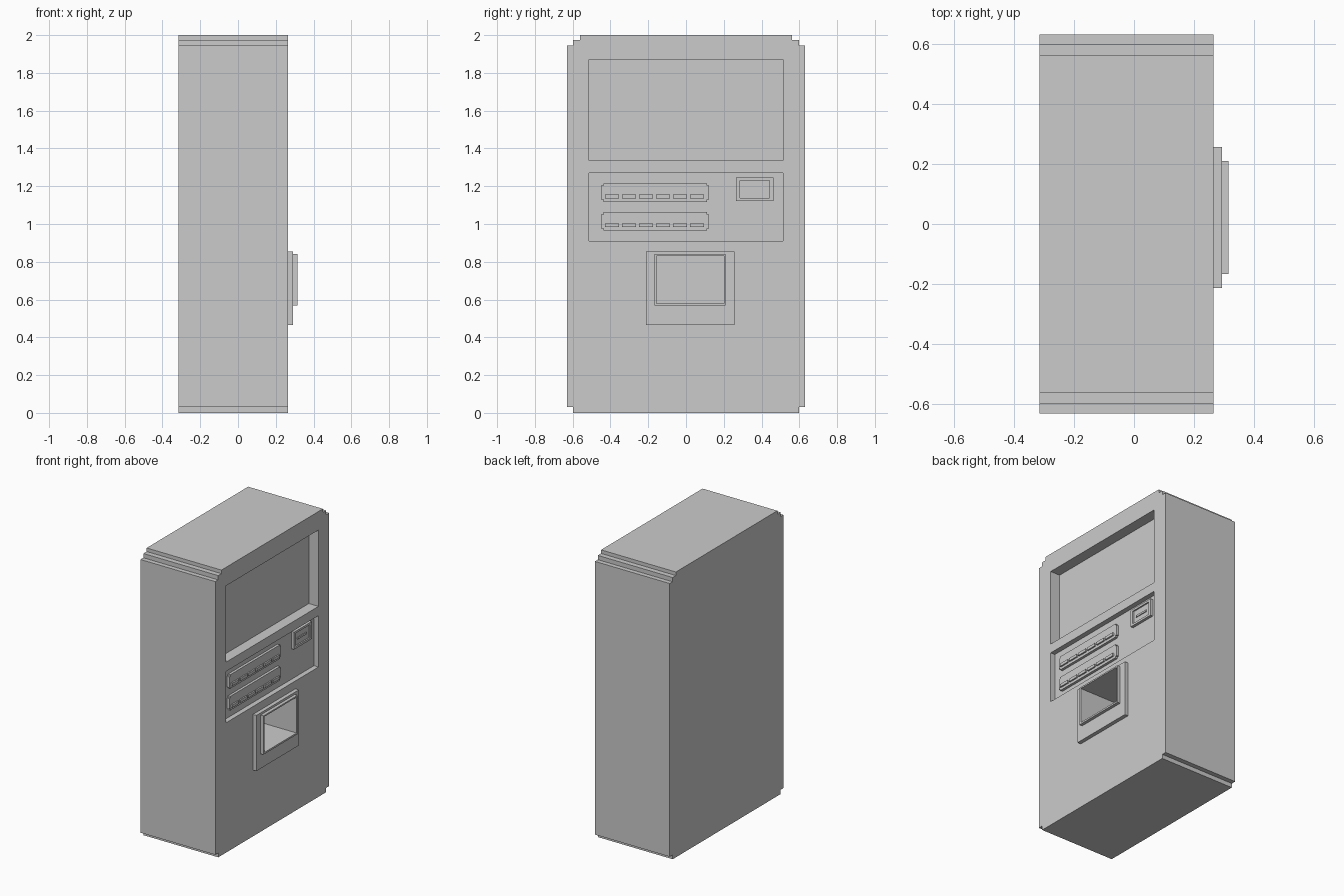
import bpy, bmesh

if "Cube" in bpy.data.objects:
    bpy.data.objects.remove(bpy.data.objects["Cube"])

FRONT = 0.265   # x of the cabinet's face plane
BACK = -0.315


def prism(name, outline, x0, x1):
    """Extrude a (y, z) outline along x."""
    bm = bmesh.new()
    face = bm.faces.new([bm.verts.new((x0, y, z)) for y, z in outline])
    ext = bmesh.ops.extrude_face_region(bm, geom=[face])
    verts = [g for g in ext["geom"] if isinstance(g, bmesh.types.BMVert)]
    bmesh.ops.translate(bm, verts=verts, vec=(x1 - x0, 0, 0))
    bmesh.ops.recalc_face_normals(bm, faces=bm.faces)
    mesh = bpy.data.meshes.new(name)
    bm.to_mesh(mesh)
    bm.free()
    ob = bpy.data.objects.new(name, mesh)
    bpy.context.collection.objects.link(ob)
    return ob


def box(name, y0, y1, z0, z1, x0, x1):
    return prism(name, [(y0, z0), (y1, z0), (y1, z1), (y0, z1)], x0, x1)


def notched(name, y0, y1, z0, z1, x0, x1, n=0.012):
    """Box with square notches in its four corners."""
    return prism(name, [(y0 + n, z0), (y1 - n, z0), (y1 - n, z0 + n), (y1, z0 + n),
                        (y1, z1 - n), (y1 - n, z1 - n), (y1 - n, z1), (y0 + n, z1),
                        (y0 + n, z1 - n), (y0, z1 - n), (y0, z0 + n), (y0 + n, z0 + n)], x0, x1)


def cut(ob, cutter):
    cutter.hide_render = True
    cutter.hide_set(True)
    mod = ob.modifiers.new("cut", 'BOOLEAN')
    mod.operation = 'DIFFERENCE'
    mod.solver = 'EXACT'
    mod.object = cutter


# Cabinet with stepped top and bottom corners
right = [(0.597, 0), (0.597, 0.03), (0.63, 0.03), (0.63, 1.945),
         (0.598, 1.945), (0.598, 1.975), (0.562, 1.975), (0.562, 2.0)]
cabinet = prism("cabinet", right + [(-y, z) for y, z in reversed(right)], BACK, FRONT)

# Recesses for window, control panel and dispenser chute
PANEL = FRONT - 0.035
cut(cabinet, box("window_cutter", -0.513, 0.513, 1.335, 1.87, FRONT - 0.075, 0.5))
cut(cabinet, box("panel_cutter", -0.513, 0.513, 0.91, 1.27, PANEL, 0.5))
chute = box("chute_cutter", -0.155, 0.20, 0.58, 0.83, -0.05, 0.5)
cut(cabinet, chute)

# Two button strips with six buttons each
for row, z in enumerate((1.117, 0.965)):
    notched(f"button_strip_{row}", -0.45, 0.122, z, z + 0.098, PANEL - 0.005, PANEL + 0.018)
    for i in range(6):
        y = -0.43 + i * 0.09
        box(f"button_{row}_{i}", y, y + 0.075, z + 0.018, z + 0.038, PANEL, PANEL + 0.028)

# Coin unit with recessed face and slot bar
coin = box("coin_frame", 0.265, 0.462, 1.123, 1.245, PANEL - 0.005, PANEL + 0.02)
cut(coin, box("coin_cutter", 0.285, 0.442, 1.138, 1.23, PANEL + 0.01, 0.5))
box("coin_slot", 0.312, 0.412, 1.175, 1.188, PANEL, PANEL + 0.016)

# Dispenser plate and raised frame around the chute
plate = box("dispenser_plate", -0.213, 0.257, 0.465, 0.855, FRONT - 0.003, 0.292)
frame = box("dispenser_frame", -0.167, 0.21, 0.568, 0.84, 0.289, 0.314)
for part in (plate, frame):
    cut(part, chute)
